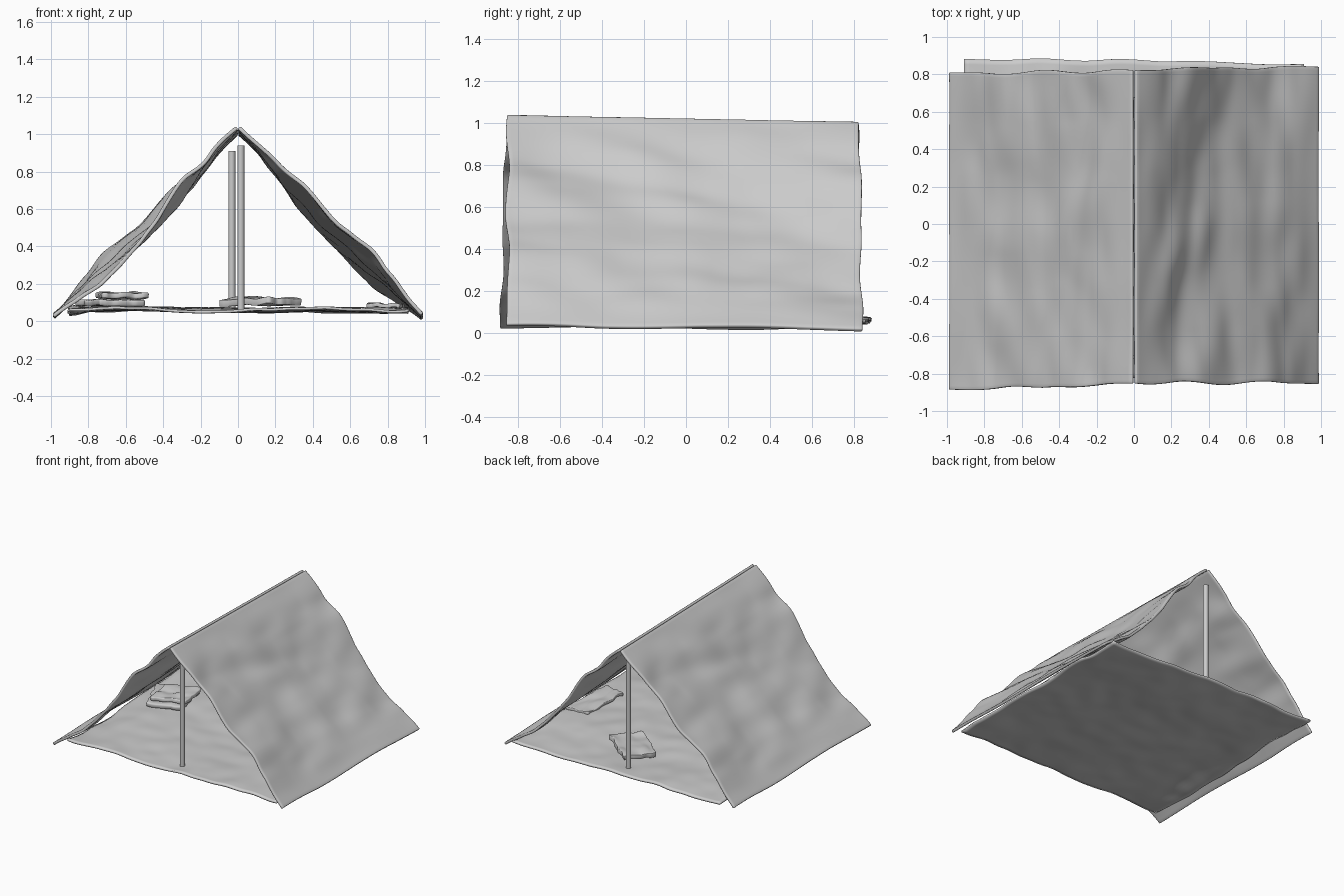
import bpy
import bmesh
import math
from mathutils import Vector, noise

cube = bpy.data.objects.get("Cube")
if cube:
    bpy.data.objects.remove(cube, do_unlink=True)

canvas = bpy.data.materials.new("grey canvas")
canvas.use_nodes = True
GREY = (0.6, 0.6, 0.6, 1)
canvas.diffuse_color = GREY
canvas.node_tree.nodes["Principled BSDF"].inputs["Base Color"].default_value = GREY


def wave(x, y, seed):
    """Smooth noise between about -1 and 1."""
    return noise.noise(Vector((x, y, seed * 7.3)))


def bump(a, b, ca, cb, ra, rb):
    """Soft round bump of height 1."""
    return math.exp(-((a - ca) / ra) ** 2 - ((b - cb) / rb) ** 2)


def profile(values, t):
    """Smooth curve through evenly spaced values."""
    last = len(values) - 1
    i = min(int(t * last), last - 1)
    s = t * last - i
    a, b = values[max(i - 1, 0)], values[i]
    c, d = values[i + 1], values[min(i + 2, last)]
    return b + 0.5 * s * (c - a + s * (2 * a - 5 * b + 4 * c - d + s * (3 * (b - c) + d - a)))


def finish(obj, angle=50):
    obj.data.materials.append(canvas)
    bpy.ops.object.select_all(action="DESELECT")
    obj.select_set(True)
    bpy.context.view_layer.objects.active = obj
    bpy.ops.object.shade_smooth_by_angle(angle=math.radians(angle))


def sheet(name, shape, cols, rows, thick, bevel=0.0):
    """Cloth grid placed by shape(u, v), with u and v from 0 to 1."""
    bm = bmesh.new()
    grid = [[bm.verts.new(shape(i / cols, j / rows)) for j in range(rows + 1)]
            for i in range(cols + 1)]
    for i in range(cols):
        for j in range(rows):
            bm.faces.new((grid[i][j], grid[i + 1][j], grid[i + 1][j + 1], grid[i][j + 1]))
    mesh = bpy.data.meshes.new(name)
    bm.to_mesh(mesh)
    bm.free()
    obj = bpy.data.objects.new(name, mesh)
    bpy.context.collection.objects.link(obj)
    solid = obj.modifiers.new("thickness", "SOLIDIFY")
    solid.thickness = thick
    solid.offset = 0
    if bevel:
        soft = obj.modifiers.new("soft edge", "BEVEL")
        soft.width = bevel
        soft.segments = 2
        soft.limit_method = "ANGLE"
    finish(obj)


# Roof panels: t runs from ridge to ground, v from one end to the other;
# one end bulges outward, the middle and other end sag
BULGED = (0, 0.012, 0.025, 0.025, 0.03, 0.032, 0.03, 0.018, 0)
MIDDLE = (0, -0.008, -0.028, -0.03, -0.032, -0.025, -0.018, -0.01, 0)
SAGGED = (0, 0.01, 0.01, -0.02, -0.055, -0.075, -0.055, -0.03, 0)


def roof_point(t, v):
    y = -0.85 + 1.69 * v
    y += 0.025 * wave(t * 4, 0, 1 if v < 0.5 else 2) * abs(2 * v - 1) ** 6
    fold = (1 - v) * (1 - 2 * v) * profile(BULGED, t) + 4 * v * (1 - v) * profile(MIDDLE, t)
    fold += v * (2 * v - 1) * profile(SAGGED, t)
    ripple = 0.026 * wave(t * 5 - v, v * 3.5, 3) + 0.014 * wave(t * 9, v * 6, 4)
    ripple -= 0.02 * bump(t - 0.25 * v, v, 0.2, 0.4, 0.06, 0.3)
    fold += ripple * min(1, 6 * t) * min(1, 6 * (1 - t))
    hem = 0.015 * wave(v * 3.5, 0, 5) * t ** 4
    x = 0.006 + 0.978 * t + 0.71 * fold - hem * 0.3
    z = 1.018 - 0.99 * t + 0.7 * fold + hem
    return Vector((x, y, z))


def roof_side(turn):
    def shape(t, v):
        p = roof_point(t, v)
        if turn:
            p.x, p.y = -p.x, -p.y - 0.03 - 0.015 * t
        p.z -= 0.02 * p.y * (1 - 0.6 * t)
        return p
    return shape


sheet("left_roof_panel", roof_side(False), 56, 80, 0.02, 0.006)
sheet("right_roof_panel", roof_side(True), 56, 80, 0.02, 0.006)


# Ground sheet with wavy edges and curled sides
def floor_point(u, v):
    x = -0.9 + 1.81 * u + 0.025 * wave(v * 6, u, 6)
    y = -0.83 + 1.69 * v + 0.03 * wave(u * 5, v, 7) + 0.025 * v * (1 - u)
    z = 0.06 + 0.02 * wave(u * 4, v * 4, 8) + 0.008 * wave(u * 12, v * 12, 9)
    z -= 0.025 * bump(u, v, 0, 0.3, 0.07, 0.25)
    z += 0.025 * bump(u, v, 0, 0.75, 0.06, 0.15)
    return Vector((x, y, z))


sheet("ground_sheet", floor_point, 60, 60, 0.014)


# Folded blankets: flat pads stretched between four corners
def blanket(name, corners, z, thick, seed):
    a, b, c, d = [Vector((x, y, z)) for x, y in corners]

    def shape(u, v):
        p = a.lerp(b, u).lerp(d.lerp(c, u), v)
        p.x += 0.02 * wave(u * 3, v * 5, seed)
        p.y += 0.02 * wave(u * 5, v * 3, seed + 1)
        p.z += 0.015 * wave(u * 3, v * 3, seed + 2)
        return p
    sheet(name, shape, 16, 16, thick, 0.01)


blanket("back_blanket", [(0.16, 0.3), (0.34, 0.47), (0.03, 0.73), (-0.1, 0.52)], 0.106, 0.036, 10)
blanket("side_blanket_lower", [(-0.74, -0.08), (-0.5, 0), (-0.56, 0.32), (-0.87, 0.24)], 0.095, 0.034, 14)
blanket("side_blanket_upper", [(-0.73, -0.05), (-0.47, 0.03), (-0.52, 0.28), (-0.76, 0.2)], 0.137, 0.03, 18)
blanket("left_fold", [(0.69, -0.2), (0.87, -0.25), (0.89, 0.22), (0.71, 0.2)], 0.084, 0.022, 22)


# Tent poles
def pole(name, x, y, bottom, top):
    bpy.ops.mesh.primitive_cylinder_add(vertices=20, radius=0.019, depth=top - bottom,
                                        location=(x, y, (top + bottom) / 2))
    obj = bpy.context.object
    obj.name = name
    finish(obj, 40)


pole("front_pole", 0.015, -0.71, 0.05, 0.94)
pole("back_pole", -0.033, 0.76, 0.07, 0.91)
